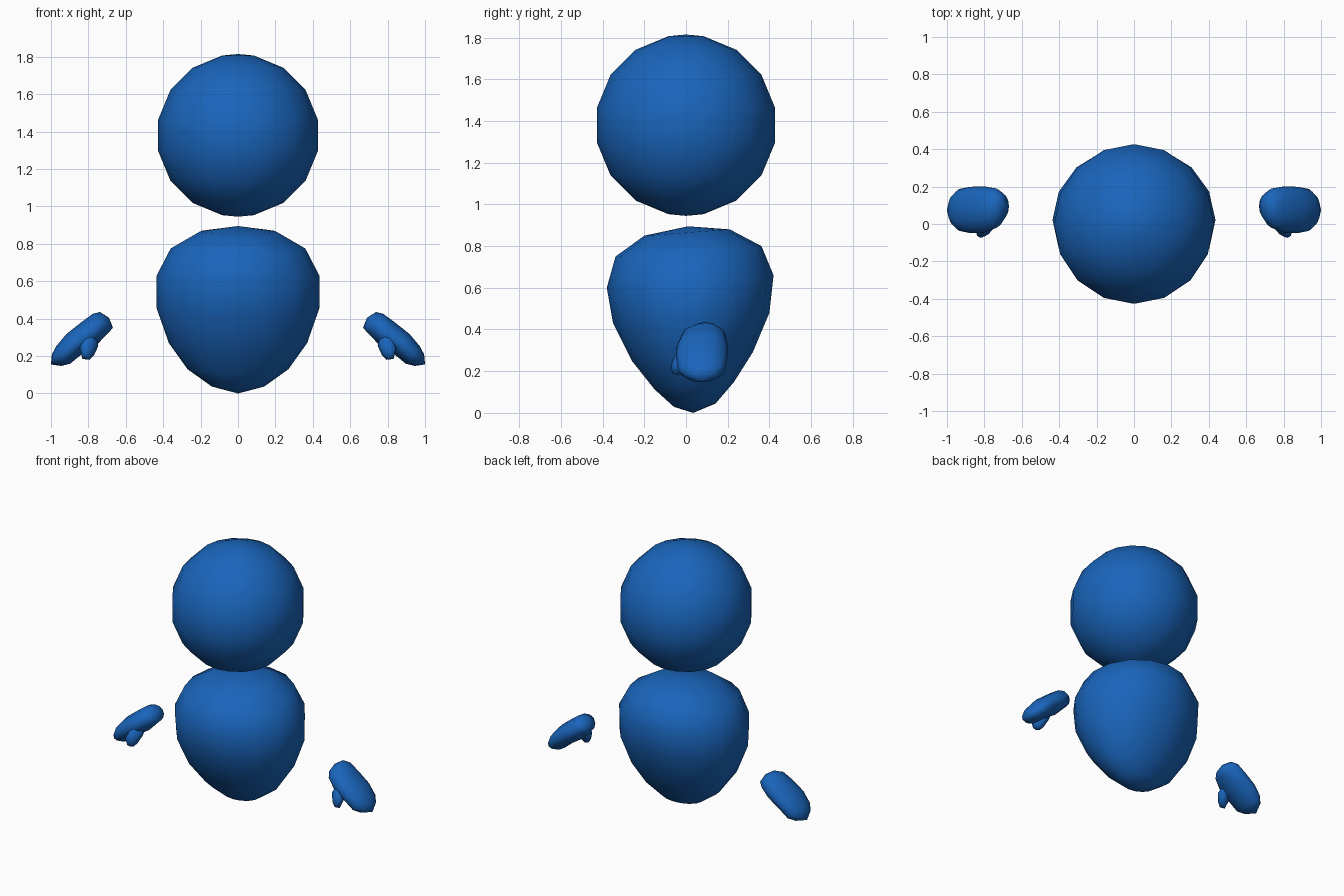
import bpy, bmesh, math
from mathutils import Vector

if "Cube" in bpy.data.objects:
    bpy.data.objects.remove(bpy.data.objects["Cube"])

blue = bpy.data.materials.new("blue")
blue.diffuse_color = (0.01, 0.13, 0.5, 1)
blue.use_nodes = True
blue.node_tree.nodes["Principled BSDF"].inputs["Base Color"].default_value = blue.diffuse_color


def ring(center, u, v, n):
    c, u, v = Vector(center), Vector(u), Vector(v)
    return [c + u * math.cos(2 * math.pi * i / n) + v * math.sin(2 * math.pi * i / n)
            for i in range(n)]


def loft(bm, start, rings, end):
    """Skin a stack of rings, closing both ends with a pole point."""
    rows = [[bm.verts.new(p) for p in r] for r in rings]
    first, last = bm.verts.new(start), bm.verts.new(end)
    n = len(rows[0])
    for i in range(n):
        j = (i + 1) % n
        bm.faces.new((first, rows[0][j], rows[0][i]))
        bm.faces.new((last, rows[-1][i], rows[-1][j]))
        for a, b in zip(rows, rows[1:]):
            bm.faces.new((a[i], a[j], b[j], b[i]))


def finish(bm, name, mirror=False):
    if mirror:
        bmesh.ops.scale(bm, vec=(-1, 1, 1), verts=bm.verts)
    bmesh.ops.recalc_face_normals(bm, faces=bm.faces)
    for f in bm.faces:
        f.smooth = True
    mesh = bpy.data.meshes.new(name)
    bm.to_mesh(mesh)
    bm.free()
    mesh.materials.append(blue)
    bpy.context.collection.objects.link(bpy.data.objects.new(name, mesh))


# head: 16-sided sphere with eight rings and two poles
R, HZ = 0.435, 1.38
bm = bmesh.new()
rings = []
for k in range(8):
    a = math.radians(11.25 + 22.5 * k)
    r = R * math.sin(a)
    rings.append(ring((0, 0, HZ + R * math.cos(a)), (r, 0, 0), (0, r, 0), 16))
loft(bm, (0, 0, HZ + R), rings, (0, 0, HZ - R))
finish(bm, "head")

# body: egg of elliptical rings, tipped up at the back
# (height, y centre, x radius, y radius, tilt rise)
body = [(.865, .005, .205, .205, .015), (.775, .012, .36, .35, .025),
        (.63, .02, .435, .40, .03), (.455, .025, .435, .375, .025),
        (.27, .03, .37, .29, .02), (.13, .04, .27, .19, .018),
        (.037, .042, .14, .10, .008)]
bm = bmesh.new()
loft(bm, (0, .01, .895),
     [ring((0, y, z), (rx, 0, 0), (0, ry, t), 16) for z, y, rx, ry, t in body],
     (0, .035, 0))
finish(bm, "body")

# hands: flat mittens sloping outward, thumb at the front
# (x, y, z, half thickness, half width)
palm = [(.703, .095, .393, .055, .065), (.735, .085, .375, .066, .105),
        (.795, .078, .322, .073, .122), (.875, .075, .265, .068, .124),
        (.935, .075, .205, .06, .112), (.97, .075, .178, .04, .075)]
thumb = [(.775, .0, .29, .045, .04), (.80, -.025, .245, .05, .042),
         (.82, -.038, .212, .042, .036)]
for name, mirror in (("right_hand", False), ("left_hand", True)):
    bm = bmesh.new()
    for rows, start, end, n in ((palm, (.69, .095, .405), (1, .075, .155), 12),
                                (thumb, (.76, .02, .31), (.832, -.05, .185), 8)):
        loft(bm, start, [ring((x, y, z), (.63 * t, 0, .77 * t), (0, w, 0), n)
                         for x, y, z, t, w in rows], end)
    finish(bm, name, mirror)
